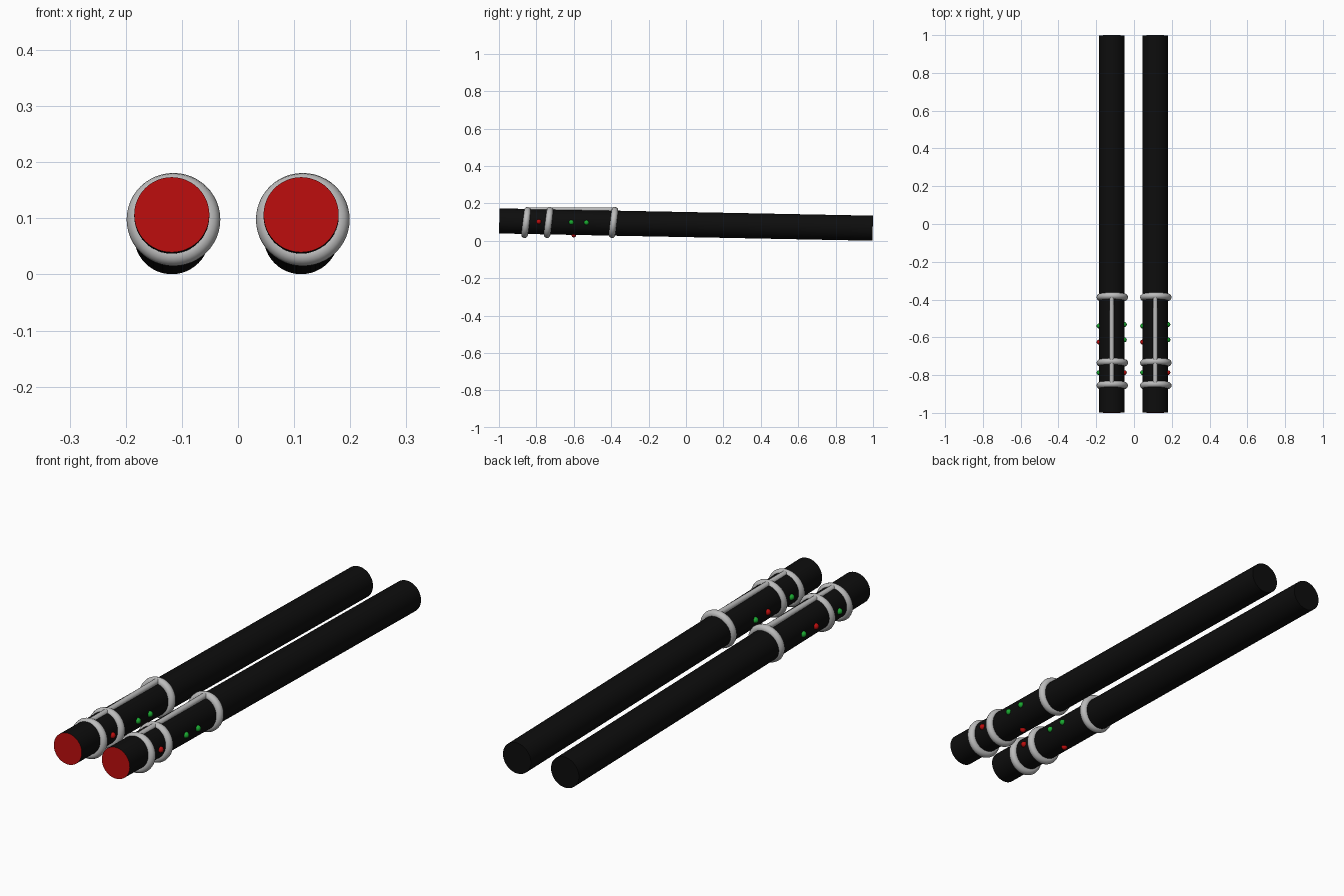
import bpy
from math import pi, sin, cos

cube = bpy.data.objects.get("Cube")
if cube:
    bpy.data.objects.remove(cube, do_unlink=True)


def material(name, color):
    mat = bpy.data.materials.new(name)
    mat.use_nodes = True
    mat.diffuse_color = (*color, 1)
    mat.node_tree.nodes["Principled BSDF"].inputs["Base Color"].default_value = (*color, 1)
    return mat


BLACK = material("black", (0.004, 0.004, 0.004))
RED = material("red", (0.5, 0.004, 0.004))
GREEN = material("green", (0.01, 0.4, 0.03))
GREY = material("light grey", (0.5, 0.5, 0.5))

RADIUS = 0.067
TILT = 0.0195        # barrel slopes down towards the back
RING_TILT = 0.12
AXIS_Z = 0.087       # height of the barrel's middle


def finish(name, *mats):
    obj = bpy.context.object
    obj.name = name
    for mat in mats:
        obj.data.materials.append(mat)
    bpy.ops.object.shade_smooth_by_angle(angle=pi / 5)
    return obj


def button(name, x, y, angle, mat):
    # Small dome half sunk into the barrel at an angle around its axis
    z = AXIS_Z - y * TILT
    bpy.ops.mesh.primitive_uv_sphere_add(
        segments=16, ring_count=10, radius=0.013,
        location=(x + RADIUS * cos(angle), y, z + RADIUS * sin(angle)))
    finish(name, mat)


def tube(side, x):
    # Long barrel with a red front face
    bpy.ops.mesh.primitive_cylinder_add(
        vertices=48, radius=RADIUS, depth=1.997,
        location=(x, 0, AXIS_Z), rotation=(pi / 2 - TILT, 0, 0))
    barrel = finish(side + "_barrel", BLACK, RED)
    for face in barrel.data.polygons:
        face.material_index = int(face.normal.z > 0.9)

    # Three slightly leaning rings
    for label, y in (("front", -0.855), ("middle", -0.735), ("rear", -0.388)):
        bpy.ops.mesh.primitive_torus_add(
            major_segments=48, minor_segments=12,
            major_radius=0.0655, minor_radius=0.018,
            location=(x + 0.003, y, 0.098),
            rotation=(pi / 2 - RING_TILT, 0, 0))
        finish(f"{side}_{label}_ring", GREY)

    # Rod joining the rings along the top
    bpy.ops.mesh.primitive_cylinder_add(
        vertices=16, radius=0.013, depth=0.468,
        location=(x, -0.614, 0.166), rotation=(pi / 2, 0, 0))
    finish(side + "_top_rod", GREY)

    # Buttons on both sides and underneath
    for label, y, angle, mat in (
            ("outer_front", -0.787, 0, RED), ("outer_middle", -0.613, 0, GREEN),
            ("outer_rear", -0.532, 0, GREEN), ("inner_front", -0.787, pi, GREEN),
            ("inner_middle", -0.625, pi, RED), ("inner_rear", -0.54, pi, GREEN),
            ("under", -0.6, -pi / 2, RED)):
        button(f"{side}_{label}_button", x, y, angle, mat)


tube("right", -0.118)
tube("left", 0.1125)
